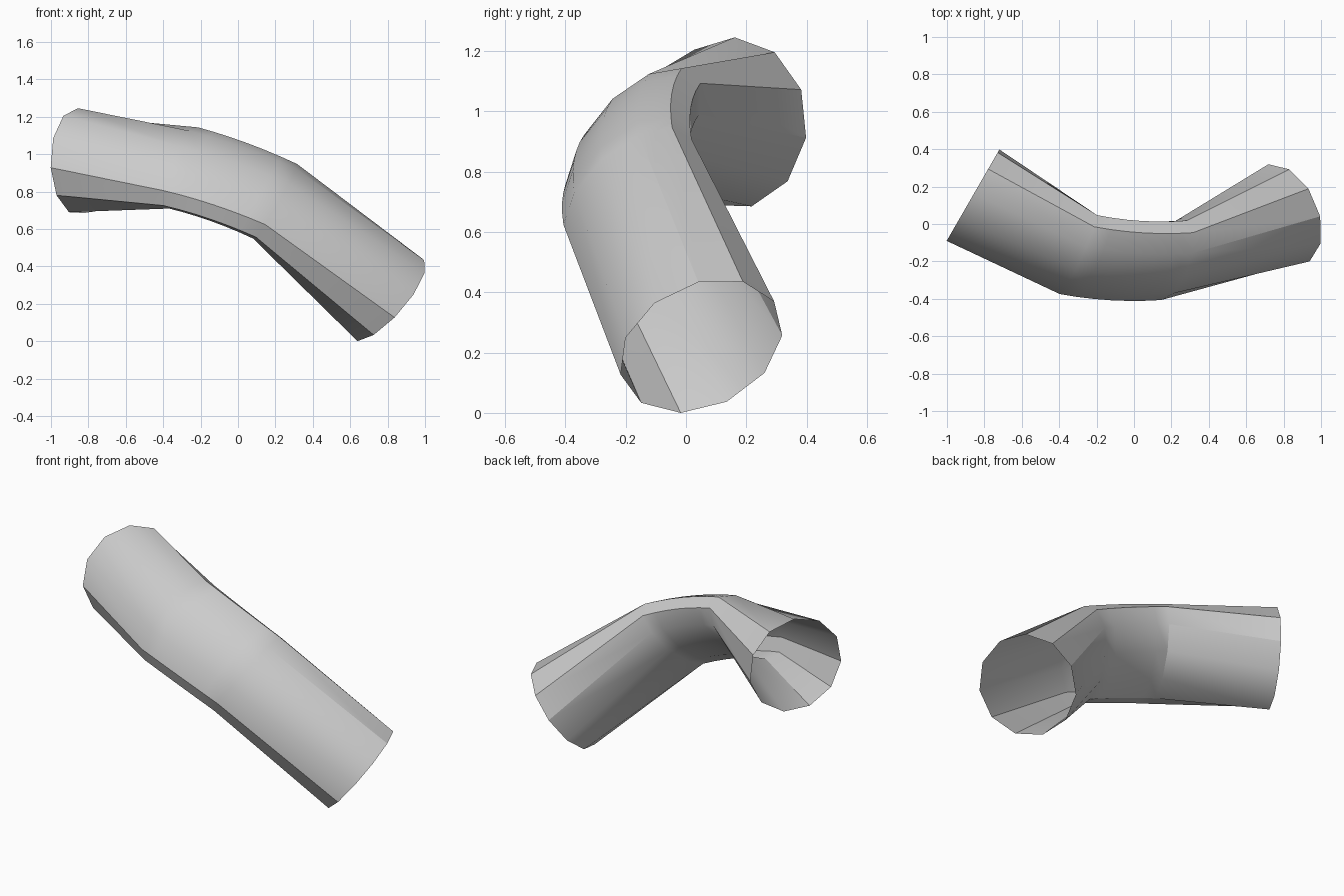
import bpy, bmesh, math
from mathutils import Vector as V

if "Cube" in bpy.data.objects:
    bpy.data.objects.remove(bpy.data.objects["Cube"])

SIDES, BEND_STEPS, R = 11, 6, 0.285

# Each section: centre, long half-axis, short half-axis, twist in degrees
left_end = (V((-.86, .155, .97)), V((.5, .866, 0)) * R, V((0, 0, 1)) * R, 36)
bend_a = (V((-.3, -.16, .935)), V((.10, .19, .195)), V((-.02, -.10, .10)), 0)
bend_b = (V((.2, -.19, .755)), V((.10, .19, .185)), V((.065, -.104, .081)), 0)
n = V((.712, .31, -.627)).normalized()
a = V((.34, .66, .66))
a = (a - n * a.dot(n)).normalized()
right_end = (V((.805, .05, .231)), a * R, n.cross(a) * R, -7)

# Curved middle: blend the two bend sections along a slightly bowed path
sections = [left_end]
bow = V((0, -.017, .013))
for i in range(BEND_STEPS + 1):
    t = i / BEND_STEPS
    c, p, q = (bend_a[k].lerp(bend_b[k], t) for k in range(3))
    sections.append((c + bow * 4 * t * (1 - t), p, q, 0))
sections.append(right_end)


def ring(bm, section):
    c, p, q, twist = section
    angles = [math.radians(360 * k / SIDES - 13 + twist) for k in range(SIDES)]
    return [bm.verts.new(c + p * math.cos(t) + q * math.sin(t)) for t in angles]


# Open bent tube with flared round ends and a pinched middle
bm = bmesh.new()
rings = [ring(bm, s) for s in sections]
for r0, r1 in zip(rings, rings[1:]):
    for k in range(SIDES):
        j = (k + 1) % SIDES
        bm.faces.new((r0[k], r0[j], r1[j], r1[k]))
bmesh.ops.recalc_face_normals(bm, faces=bm.faces)
low = min(v.co.z for v in bm.verts)
bmesh.ops.translate(bm, verts=bm.verts, vec=(0, 0, -low))
mesh = bpy.data.meshes.new("bent_tube")
bm.to_mesh(mesh)
bm.free()
tube = bpy.data.objects.new("bent_tube", mesh)
bpy.context.collection.objects.link(tube)
bpy.context.view_layer.objects.active = tube
tube.select_set(True)
bpy.ops.object.shade_smooth_by_angle(angle=math.radians(30))
